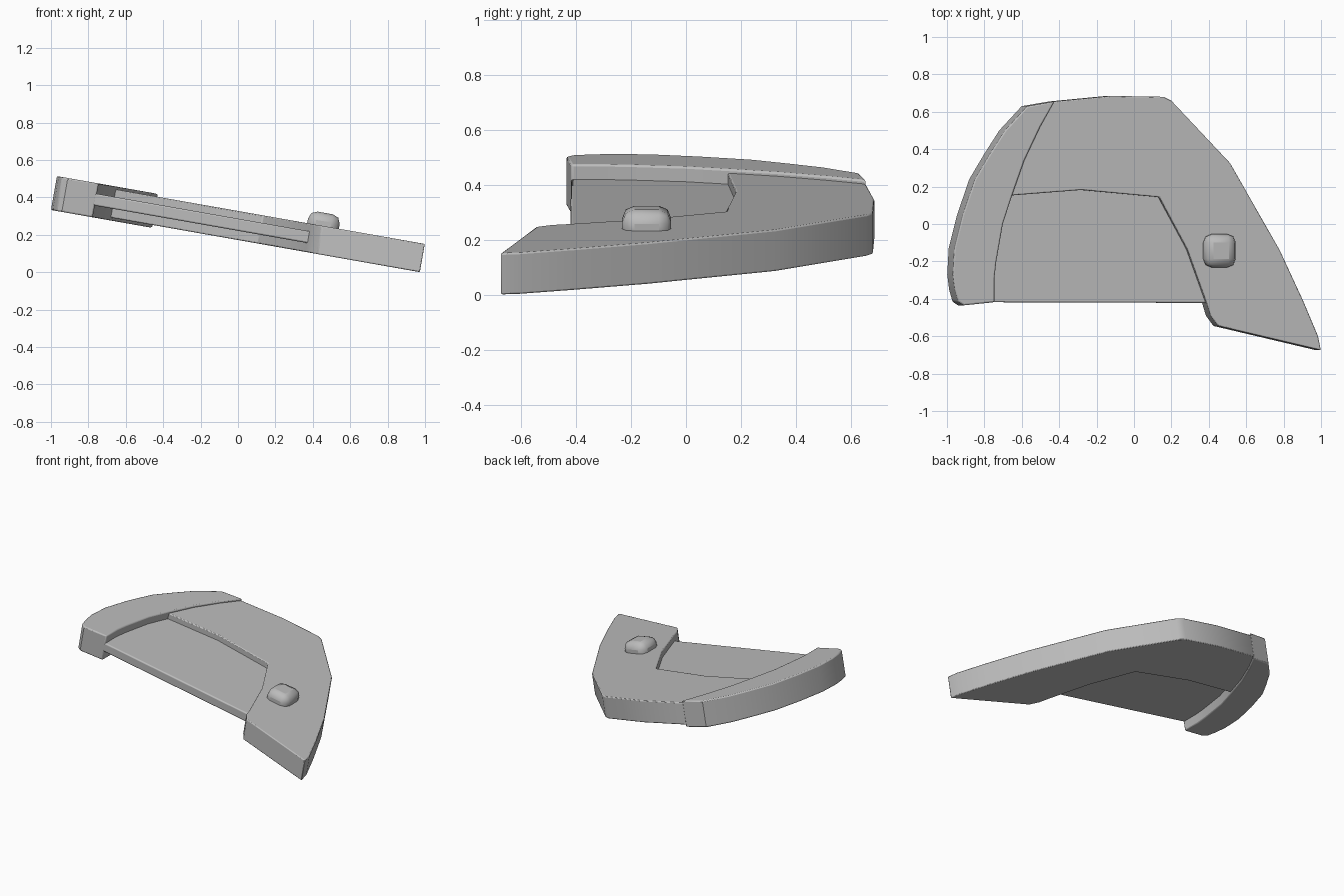
import bpy
import bmesh
from math import radians, sin, cos
from mathutils import Matrix

if "Cube" in bpy.data.objects:
    bpy.data.objects.remove(bpy.data.objects["Cube"])

TILT = radians(10)
FRAME = Matrix.Translation((0, 0, 0.25)) @ Matrix.Rotation(TILT, 4, "Y")

grey = bpy.data.materials.new("plain grey")
grey.use_nodes = True
grey.diffuse_color = (0.5, 0.5, 0.5, 1)
grey.node_tree.nodes["Principled BSDF"].inputs["Base Color"].default_value = (0.5, 0.5, 0.5, 1)


def finish(name, bm, bevel, segments, angle):
    """Turn a bmesh into a tilted, bevelled, smooth-shaded object."""
    bmesh.ops.recalc_face_normals(bm, faces=bm.faces)
    mesh = bpy.data.meshes.new(name)
    bm.to_mesh(mesh)
    bm.free()
    mesh.materials.append(grey)
    obj = bpy.data.objects.new(name, mesh)
    bpy.context.collection.objects.link(obj)
    obj.matrix_world = FRAME
    mod = obj.modifiers.new("soft edges", "BEVEL")
    mod.width = bevel
    mod.segments = segments
    mod.limit_method = "ANGLE"
    mod.angle_limit = radians(40)
    bpy.ops.object.select_all(action="DESELECT")
    obj.select_set(True)
    bpy.context.view_layer.objects.active = obj
    bpy.ops.object.shade_smooth_by_angle(angle=radians(angle))
    return obj


def slab(name, plan, half, bevel, lift=0.0):
    """Extrude a plan outline, given at its top edge, to both sides of the tilted plane."""
    bm = bmesh.new()
    base = [bm.verts.new(((x - half * sin(TILT)) / cos(TILT), y, lift - half)) for x, y in plan]
    face = bm.faces.new(base)
    top = bmesh.ops.extrude_face_region(bm, geom=[face])["geom"]
    verts = [g for g in top if isinstance(g, bmesh.types.BMVert)]
    bmesh.ops.translate(bm, verts=verts, vec=(0, 0, 2 * half))
    return finish(name, bm, bevel, 2, 30)


# Main body, its left end tucked inside the rim
slab("main_body", [
    (1.0, -0.675), (0.985, -0.60), (0.905, -0.41), (0.78, -0.14), (0.515, 0.325),
    (0.20, 0.66), (0.16, 0.68), (-0.12, 0.685), (-0.43, 0.655), (-0.50, 0.61),
    (-0.70, 0.15), (-0.65, 0.153), (-0.28, 0.182), (0.136, 0.144),
    (0.286, -0.134), (0.388, -0.417), (0.41, -0.49), (0.45, -0.545),
], 0.0765, 0.006)

# Thicker curved rim
outer = [(-0.57, 0.63), (-0.69, 0.50), (-0.77, 0.375), (-0.85, 0.24), (-0.915, 0.05),
         (-0.96, -0.13), (-0.968, -0.27), (-0.958, -0.35), (-0.94, -0.415), (-0.91, -0.435)]
inner = [(-0.745, -0.418), (-0.745, -0.29), (-0.735, -0.20), (-0.70, 0.0),
         (-0.65, 0.155), (-0.585, 0.34), (-0.50, 0.52), (-0.425, 0.655)]
slab("curved_rim", outer + inner, 0.092, 0.008)

# Thin recessed plate running into the body and rim
slab("recessed_plate", [
    (-0.80, -0.418), (0.42, -0.422), (0.34, -0.13), (0.17, 0.20), (-0.28, 0.24), (-0.70, 0.20),
], 0.032, 0.008, 0.004)

# Rounded button on the upper face
bm = bmesh.new()
bmesh.ops.create_cube(bm, size=1, matrix=Matrix.Translation((0.448, -0.143, 0.082))
                      @ Matrix.Diagonal((0.172, 0.178, 0.13, 1)))
finish("button", bm, 0.045, 2, 50)
